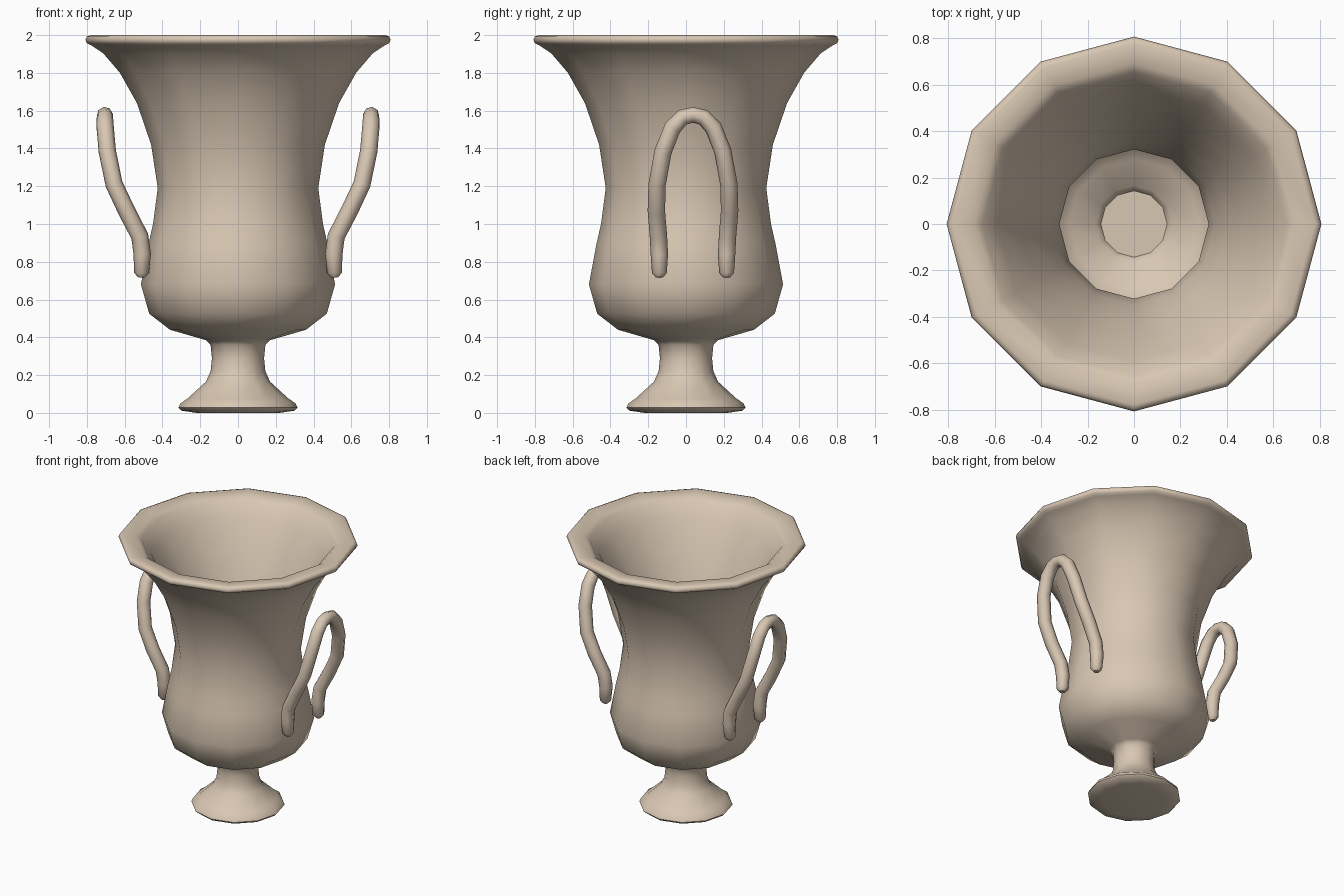
import bpy
import bmesh
import math

cube = bpy.data.objects.get("Cube")
if cube:
    bpy.data.objects.remove(cube, do_unlink=True)

SIDES = 12

# One warm clay colour for everything
clay = bpy.data.materials.new("beige clay")
clay.use_nodes = True
CLAY = (0.69, 0.57, 0.45, 1)
clay.diffuse_color = CLAY
clay.node_tree.nodes["Principled BSDF"].inputs["Base Color"].default_value = CLAY


def lathe(name, profile):
    """Spin an (r, z) profile around the z axis."""
    bm = bmesh.new()
    verts = [bm.verts.new((r, 0, z)) for r, z in profile]
    edges = [bm.edges.new(pair) for pair in zip(verts, verts[1:])]
    bmesh.ops.spin(bm, geom=verts + edges, cent=(0, 0, 0), axis=(0, 0, 1),
                   angle=math.tau, steps=SIDES)
    bmesh.ops.remove_doubles(bm, verts=bm.verts, dist=0.0005)
    bmesh.ops.recalc_face_normals(bm, faces=bm.faces)
    mesh = bpy.data.meshes.new(name)
    bm.to_mesh(mesh)
    bm.free()
    mesh.materials.append(clay)
    obj = bpy.data.objects.new(name, mesh)
    bpy.context.collection.objects.link(obj)
    bpy.ops.object.select_all(action='DESELECT')
    obj.select_set(True)
    bpy.context.view_layer.objects.active = obj
    bpy.ops.object.shade_smooth_by_angle(angle=math.radians(60))
    return obj


def handle(name, side):
    """Tall arched loop: two legs mirrored about its own middle."""
    # x outwards, half width, height, thickness
    leg = [(0.513, 0.178, 0.717, 0.4), (0.511, 0.178, 0.74, 0.85),
           (0.507, 0.178, 0.84, 1), (0.52, 0.183, 0.935, 1),
           (0.59, 0.194, 1.07, 1), (0.656, 0.19, 1.21, 1),
           (0.692, 0.158, 1.385, 1), (0.703, 0.108, 1.51, 1),
           (0.705, 0.055, 1.565, 0.95)]
    middle = 0.037
    path = [(x, middle - w, z, t) for x, w, z, t in leg]
    path.append((0.705, middle, 1.578, 0.92))
    path += [(x, middle + w, z, t) for x, w, z, t in reversed(leg)]
    curve = bpy.data.curves.new(name, 'CURVE')
    curve.dimensions = '3D'
    curve.bevel_depth = 0.046
    curve.bevel_resolution = 2
    curve.use_fill_caps = True
    spline = curve.splines.new('POLY')
    spline.points.add(len(path) - 1)
    for point, (x, y, z, t) in zip(spline.points, path):
        point.co = (side * x, y, z, 1)
        point.radius = t
    spline.use_smooth = True
    curve.materials.append(clay)
    obj = bpy.data.objects.new(name, curve)
    bpy.context.collection.objects.link(obj)


# Profile sections, from the underside up and over the rim
foot = [(0, 0), (0.22, 0), (0.3, 0.012), (0.315, 0.028), (0.305, 0.05),
        (0.265, 0.078), (0.17, 0.165), (0.145, 0.22), (0.138, 0.29),
        (0.145, 0.36), (0.17, 0.385)]
outer_wall = [(0.36, 0.44), (0.47, 0.525), (0.514, 0.68), (0.475, 0.89),
              (0.45, 1.0), (0.425, 1.19), (0.46, 1.42), (0.535, 1.64),
              (0.625, 1.8), (0.715, 1.905)]
rim = [(0.775, 1.945), (0.8, 1.957), (0.808, 1.975), (0.8, 1.993),
       (0.78, 2.0), (0.69, 1.99), (0.655, 1.965)]
inner_wall = [(0.59, 1.87), (0.5, 1.7), (0.41, 1.5), (0.35, 1.33),
              (0.322, 1.19), (0.35, 1.0), (0.41, 0.7), (0.37, 0.57),
              (0.28, 0.5), (0.165, 0.46), (0.143, 0.42), (0, 0.42)]

lathe("urn_body", foot + outer_wall + rim + inner_wall)
handle("left_handle", 1)
handle("right_handle", -1)
